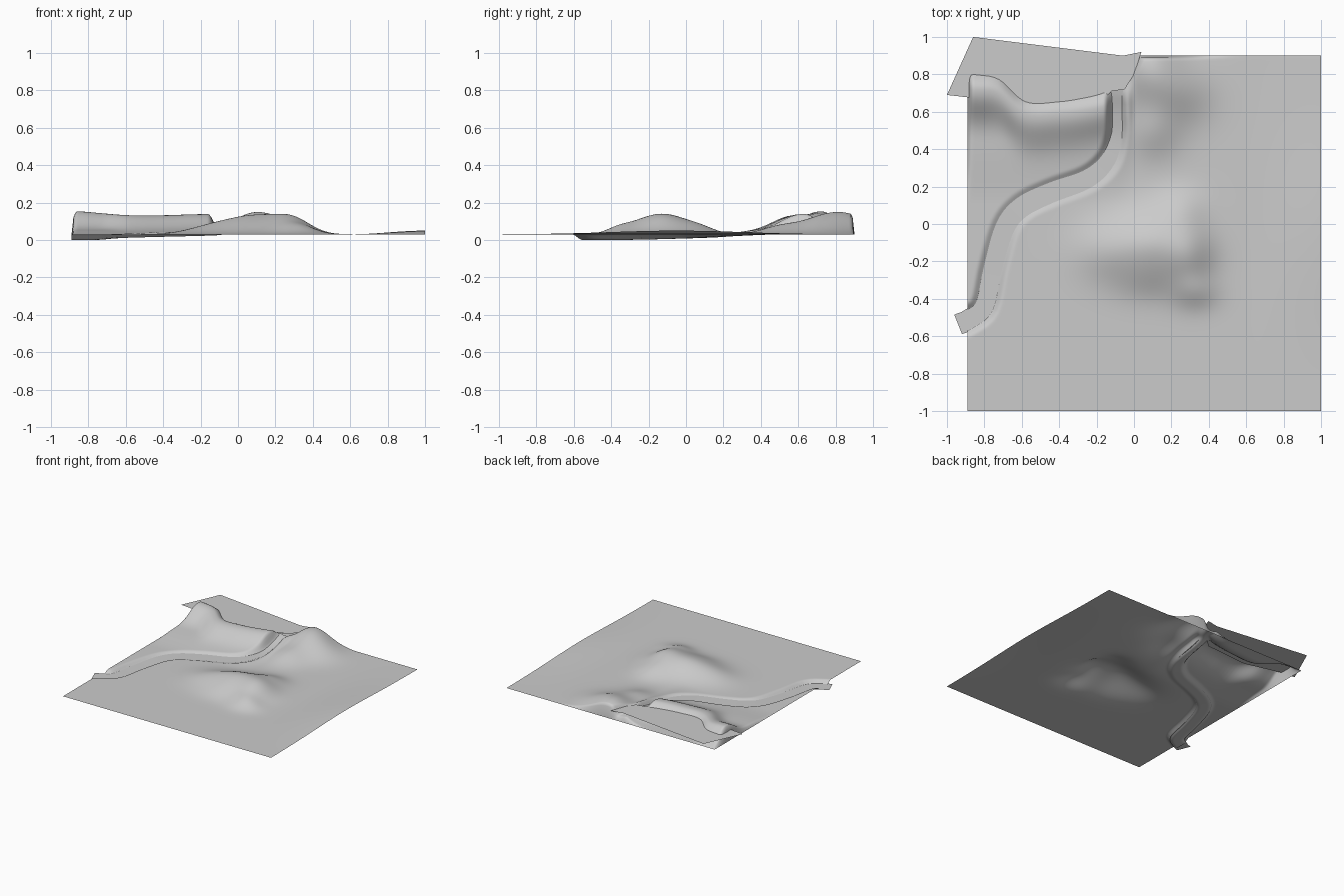
import bpy, math
from mathutils import Vector

if "Cube" in bpy.data.objects:
    bpy.data.objects.remove(bpy.data.objects["Cube"])

mat = bpy.data.materials.new("plain grey")
mat.diffuse_color = (0.6, 0.6, 0.6, 1)
mat.use_nodes = True
mat.node_tree.nodes["Principled BSDF"].inputs["Base Color"].default_value = mat.diffuse_color

X0, X1, Y0, Y1 = -0.89, 1.0, -1.0, 0.9
N = 190

# river centre line: x, y, bed height
RIVER = [(-.94, -.537, .006), (-.88, -.51, .006), (-.80, -.44, .006), (-.755, -.24, .008),
         (-.69, -.02, .014), (-.60, .09, .018), (-.45, .165, .022), (-.25, .24, .027),
         (-.14, .34, .031), (-.095, .47, .038), (-.09, .6, .06), (-.09, .72, .09),
         (-.05, .82, .085), (-.01, .91, .06)]


def spline(pts, steps=8):
    # smooth path through the points
    p = [Vector(q) for q in pts]
    p = [2 * p[0] - p[1]] + p + [2 * p[-1] - p[-2]]
    out = []
    for i in range(1, len(p) - 2):
        a, b, c, d = p[i - 1:i + 3]
        for s in range(steps):
            t = s / steps
            out.append(0.5 * (2 * b + (c - a) * t + (2 * a - 5 * b + 4 * c - d) * t * t
                              + (3 * b - a - 3 * c + d) * t ** 3))
    return out + [p[-2]]


path = spline(RIVER, 5)


def smooth(a, b, v):
    t = min(1, max(0, (v - a) / (b - a)))
    return t * t * (3 - 2 * t)


def near(x, y):
    # distance to the river and the bed height there
    best = (9, 0)
    for a, b in zip(path, path[1:]):
        ex, ey = b.x - a.x, b.y - a.y
        t = min(1, max(0, ((x - a.x) * ex + (y - a.y) * ey) / (ex * ex + ey * ey)))
        d = math.hypot(x - a.x - t * ex, y - a.y - t * ey)
        if d < best[0]:
            best = (d, a.z + t * (b.z - a.z))
    return best


# hills: x, y, height, radius x, radius y
HILLS = [(.10, -.10, .092, .21, .17), (.30, -.16, .062, .13, .18), (-.15, -.14, .036, .18, .15),
         (.25, .08, .028, .13, .11), (.33, -.36, .026, .12, .09), (.08, -.28, .025, .20, .12),
         (.08, .84, .105, .17, .22), (.25, .72, .050, .17, .17), (.10, .50, .038, .14, .14)]
# crest of the long ridge: x, y, height
CREST = spline([(-.97, .73, .098), (-.84, .72, .100), (-.72, .70, .090), (-.58, .59, .080),
                (-.40, .59, .080), (-.24, .61, .084), (-.13, .63, .080), (0, .64, .08)], 6)


def crest(x):
    for a, b in zip(CREST, CREST[1:]):
        if x <= b.x:
            return a.lerp(b, (x - a.x) / (b.x - a.x))
    return CREST[-1]


def height(x, y):
    h = .036 + .02 * smooth(.6, 1, x) * math.exp(-((y + .05) / .5) ** 2)
    for hx, hy, a, rx, ry in HILLS:
        h += a * math.exp(-((x - hx) / rx) ** 2 - ((y - hy) / ry) ** 2)
    # ridge with a long gentle front foot
    c = crest(x)
    fade = 1 - smooth(-.12, .02, x)
    w = .10 if y > c.y else .15
    h += c.z * fade * math.exp(-abs((y - c.y) / w) ** 2.2)
    h += .022 * fade * smooth(.1, .45, y) * (1 - smooth(c.y + .05, c.y + .22, y))
    # river cut, narrower in the gap
    d, bed = near(x, y)
    if d < .12:
        gap = smooth(.25, .5, y)
        k = 1 - smooth(.032 - .017 * gap, .085 - .015 * gap, d)
        h += (min(h, bed) - h) * k
    # steep drop at the two cut borders
    k = max(0, min(1, (x - X0) / .03, (Y1 - y) / .022))
    k = math.sqrt(max(0, 1 - (1 - k) ** 2))
    return .036 + (h - .036) * k if h > .036 else h


def make(name, verts, faces, smooth_shade=True):
    me = bpy.data.meshes.new(name)
    me.from_pydata(verts, [], faces)
    me.materials.append(mat)
    me.polygons.foreach_set("use_smooth", [smooth_shade] * len(faces))
    me.update()
    ob = bpy.data.objects.new(name, me)
    bpy.context.collection.objects.link(ob)
    return ob


# terrain sheet
verts = []
for j in range(N + 1):
    for i in range(N + 1):
        x, y = X0 + (X1 - X0) * i / N, Y0 + (Y1 - Y0) * j / N
        verts.append((x, y, max(.002, height(x, y))))
faces = [(j * (N + 1) + i, j * (N + 1) + i + 1, (j + 1) * (N + 1) + i + 1, (j + 1) * (N + 1) + i)
         for j in range(N) for i in range(N)]
make("terrain", verts, faces)

# river surface ribbon, narrowing upstream
verts = []
last = next(i for i, p in enumerate(path) if p.y > .74)
ribbon = path[:last]
for i, p in enumerate(ribbon):
    t = ribbon[min(i + 1, last - 1)] - ribbon[max(i - 1, 0)]
    n = Vector((-t.y, t.x, 0)).normalized() * (.056 - .024 * smooth(.1, .5, p.y))
    z = Vector((0, 0, .007))
    verts += [p - n + z, p + n + z]
make("river_water", verts,
     [(2 * i, 2 * i + 2, 2 * i + 3, 2 * i + 1) for i in range(last - 1)])

# flat lake behind the ridge
LAKE = [(-1, .69), (-.87, .675), (-.58, .60), (-.2, .63), (-.12, .71), (-.05, .72), (.0, .80),
        (.04, .92), (-.06, .9), (-.86, 1)]
make("lake_water", [(x, y, .113) for x, y in LAKE], [tuple(range(len(LAKE)))], False)

# lowest point of the channel sits on zero
low = min(v.co.z for v in bpy.data.objects["terrain"].data.vertices)
for ob in bpy.data.objects:
    ob.location.z -= low
